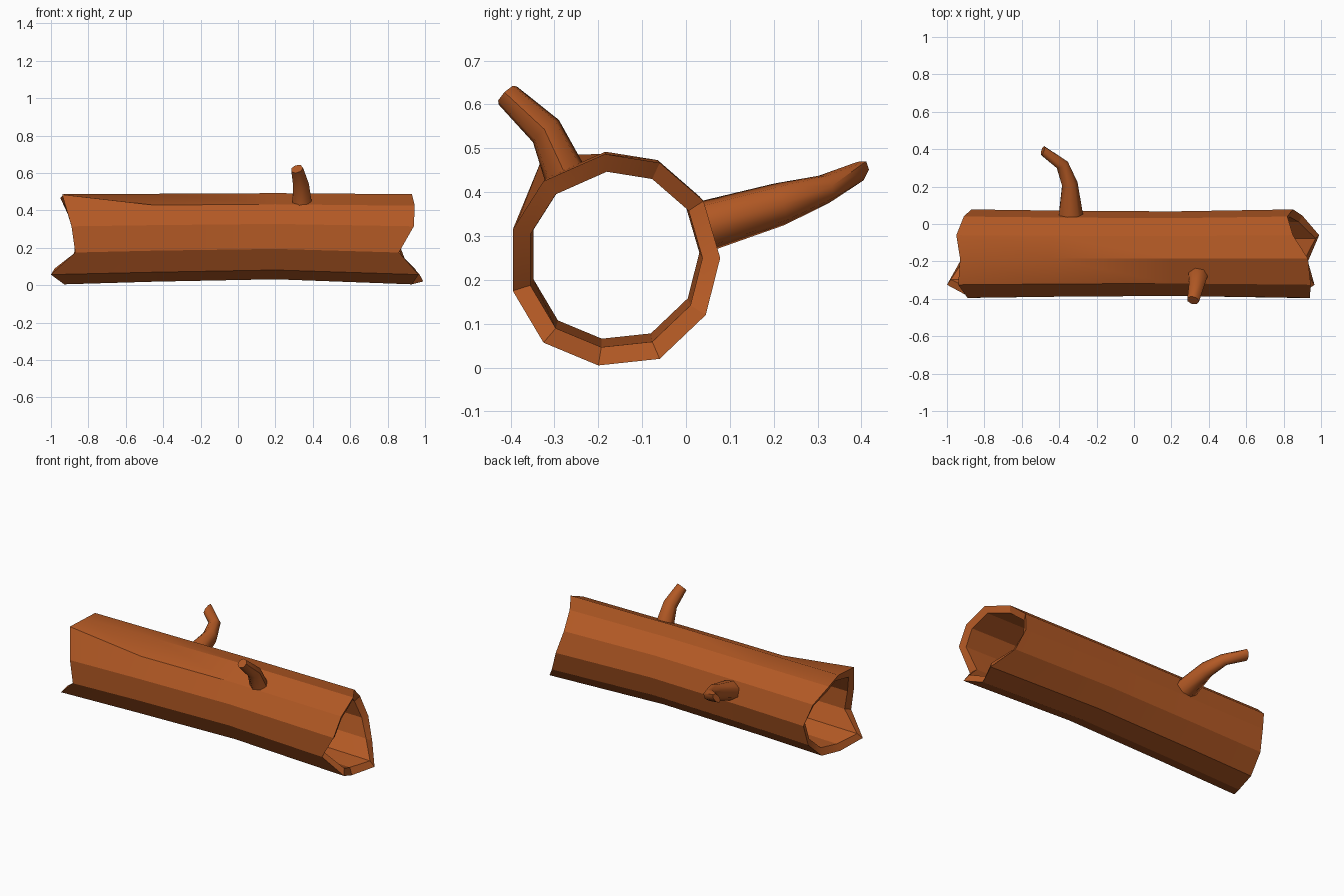
import bpy, bmesh, math
from mathutils import Vector

if "Cube" in bpy.data.objects:
    bpy.data.objects.remove(bpy.data.objects["Cube"])

bark = bpy.data.materials.new("bark")
bark.diffuse_color = (0.45, 0.1, 0.018, 1)
bark.use_nodes = True
bark.node_tree.nodes["Principled BSDF"].inputs["Base Color"].default_value = bark.diffuse_color


def finish(name, bm, angle):
    bmesh.ops.recalc_face_normals(bm, faces=bm.faces)
    mesh = bpy.data.meshes.new(name)
    bm.to_mesh(mesh)
    bm.free()
    obj = bpy.data.objects.new(name, mesh)
    bpy.context.collection.objects.link(obj)
    mesh.materials.append(bark)
    bpy.ops.object.select_all(action='DESELECT')
    obj.select_set(True)
    bpy.context.view_layer.objects.active = obj
    bpy.ops.object.shade_smooth_by_angle(angle=math.radians(angle))
    return obj


def bridge(bm, a, b):
    n = len(a)
    for i in range(n):
        j = (i + 1) % n
        bm.faces.new((a[i], a[j], b[j], b[i]))


# Hollow log: one y/z profile with a jagged x position for each corner at both ends
PROFILE = [(-0.20, 0.005), (-0.06, 0.02), (0.045, 0.12), (0.078, 0.25),
           (0.04, 0.38), (-0.06, 0.467), (-0.185, 0.487), (-0.325, 0.425),
           (-0.395, 0.315), (-0.395, 0.175), (-0.325, 0.057)]
LEFT = [-0.93, -0.90, -0.88, -0.87, -0.91, -0.95, -0.93, -0.94, -0.89, -0.87, -1.0]
RIGHT = [0.93, 0.99, 0.90, 0.85, 0.82, 0.85, 0.93, 0.945, 0.94, 0.86, 0.965]
CENTRE = Vector((-0.16, 0.25))


def log_ring(bm, xs, scale, lift, raised=0.0):
    ring = []
    for i, (p, x) in enumerate(zip(PROFILE, xs)):
        q = Vector(p)
        if i == 7:
            q.y += raised
        q = CENTRE + (q - CENTRE) * scale
        ring.append(bm.verts.new((x, q.x, q.y + lift)))
    return ring


bm = bmesh.new()
n = len(PROFILE)
outer = [log_ring(bm, LEFT, 1, 0, 0.06),
         log_ring(bm, [-0.45] * n, 0.975, 0.008),
         log_ring(bm, [0.2] * n, 0.955, 0.016),
         log_ring(bm, RIGHT, 1, 0)]
inner = [log_ring(bm, [x * 0.98 for x in LEFT], 0.83, 0, 0.04),
         log_ring(bm, [-0.45] * n, 0.81, 0.008),
         log_ring(bm, [0.2] * n, 0.8, 0.012),
         log_ring(bm, [x * 0.98 for x in RIGHT], 0.83, 0)]
for rings in (outer, inner):
    for a, b in zip(rings, rings[1:]):
        bridge(bm, a, b)
bridge(bm, outer[0], inner[0])
bridge(bm, outer[-1], inner[-1])
finish("hollow_log", bm, 25)


# Broken branch stubs: tapered tubes through a few centres, capped with a slanted break
def branch(name, stations, sides=7):
    bm = bmesh.new()
    rings = []
    for centre, direction, ru, rv in stations:
        d = Vector(direction).normalized()
        u = Vector((1, 0, 0))
        u = (u - d * u.dot(d)).normalized()
        v = d.cross(u)
        c = Vector(centre)
        rings.append([bm.verts.new(c + u * ru * math.cos(t) + v * rv * math.sin(t))
                      for t in (math.tau * k / sides for k in range(sides))])
    for a, b in zip(rings, rings[1:]):
        bridge(bm, a, b)
    bm.faces.new(rings[0])
    bm.faces.new(rings[-1])
    finish(name, bm, 55)


branch("back_branch", [
    ((-0.34, 0.035, 0.32), (0, 1, 0.3), 0.07, 0.06),
    ((-0.345, 0.215, 0.373), (-0.2, 1, 0.25), 0.044, 0.05),
    ((-0.385, 0.318, 0.408), (-0.55, 1, 0.4), 0.035, 0.034),
    ((-0.488, 0.393, 0.444), (-1, 0.2, 0.3), 0.034, 0.02),
])
branch("front_branch", [
    ((0.34, -0.275, 0.44), (0, -0.3, 1), 0.055, 0.05),
    ((0.335, -0.32, 0.54), (-0.1, -0.65, 0.75), 0.044, 0.04),
    ((0.315, -0.408, 0.622), (-0.3, -0.8, 0.8), 0.034, 0.03),
])
